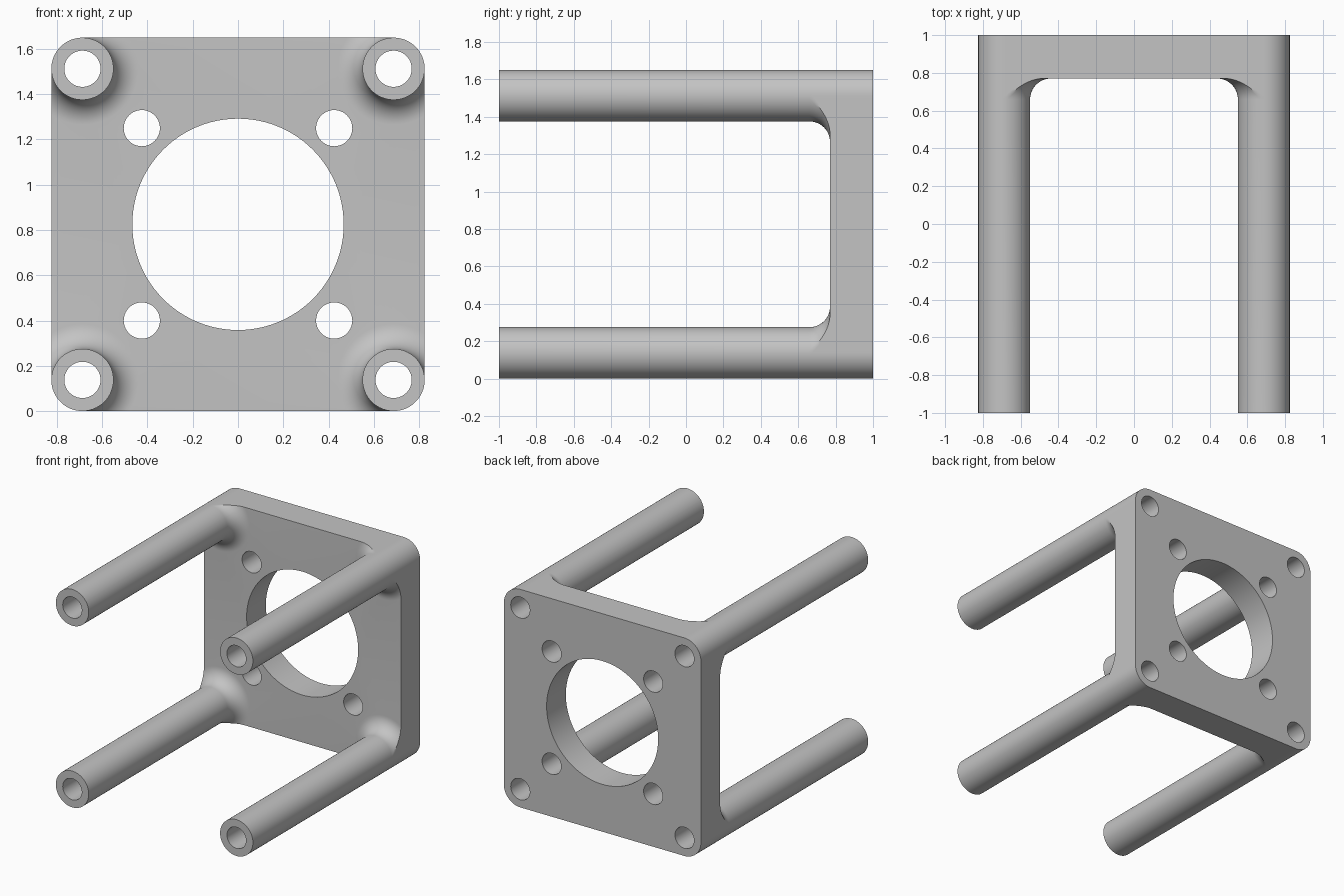
import bpy
import bmesh
from math import sin, cos, pi, acos, radians

HALF = 0.825              # half the square plate
R = 0.1375                # post radius, also the plate corner radius
BORE = 0.08               # small hole radius
FILLET = 0.11             # flare between post and plate
FRONT, BACK, TIP = 0.77, 1.0, -1.0
STEPS = 12                # fillet segments
CENTRE = HALF - R

default = bpy.data.objects.get("Cube")
if default:
    bpy.data.objects.remove(default, do_unlink=True)

bm = bmesh.new()


def vert(x, y, z, turn=0):
    """Vertex turned by quarter turns about the plate axis."""
    for _ in range(turn):
        x, z = -z, x
    return bm.verts.new((x, y, z + HALF))


def pairs(loop):
    return list(zip(loop, loop[1:] + loop[:1]))


def bridge(a, b):
    for (p, q), (t, s) in zip(pairs(a), pairs(b)):
        bm.faces.new((p, q, s, t))


def circle(x, z, r, y, count):
    return [vert(x + r * cos(2 * pi * i / count), y, z + r * sin(2 * pi * i / count))
            for i in range(count)]


def fill(loops, normal):
    """Flat face bounded by an outer loop and hole loops."""
    edges = []
    for loop in loops:
        for p, q in pairs(loop):
            edges.append(bm.edges.get((p, q)) or bm.edges.new((p, q)))
    bmesh.ops.triangle_fill(bm, use_beauty=True, use_dissolve=False,
                            edges=edges, normal=normal)


# Post profile: straight shaft, then a quarter-round flare into the plate
profile = [(TIP, R)]
for j in range(STEPS + 1):
    t = pi / 2 * j / STEPS
    profile.append((FRONT - FILLET + FILLET * sin(t), R + FILLET * (1 - cos(t))))

# Column angles: outer corner, flank, inner side, flank
flank = [acos(R / r) for _, r in profile[2:]]
c = flank[-1]
CORNER, INNER = 16, 28
angles = [pi / 2 * i / CORNER for i in range(CORNER + 1)]
angles += [pi / 2 + a for a in flank]
first = len(angles) - 1
start, end = pi / 2 + c, 2 * pi - c
angles += [start + (end - start) * i / INNER for i in range(1, INNER)]
last = len(angles)
angles += [2 * pi - a for a in reversed(flank)]


def limit(a):
    """Distance from the post axis to the plate outline."""
    u, v = cos(a), sin(a)
    if a <= pi / 2 + 1e-6:
        return R
    m = max(u, v)
    return R / m if m > 1e-6 else 10


front_outline, side_outline, back_outline, bores = [], [], [], []
for turn in range(4):
    def ring(y, radius):
        return [vert(CENTRE + min(radius, limit(a)) * cos(a), y,
                     CENTRE + min(radius, limit(a)) * sin(a), turn) for a in angles]

    # Post shaft and flare
    rows = [ring(y, r) for y, r in profile]
    bridge(rows[0], rows[1])
    for low, high in zip(rows[1:], rows[2:]):
        for i, ((p, q), (t, s)) in enumerate(zip(pairs(low), pairs(high))):
            if i < CORNER or first <= i < last:
                bm.faces.new((p, q, s, t))
            elif i < first:
                bm.faces.new((p, q, s))
                bm.faces.new((p, s, t))
            else:
                bm.faces.new((p, q, t))
                bm.faces.new((q, s, t))

    # Bore through post and plate, with the ring at the tip
    bore_tip, bore_back = ring(TIP, BORE), ring(BACK, BORE)
    bridge(rows[0], bore_tip)
    bridge(bore_tip, bore_back)
    bores.append(bore_back)

    # Plate outline pieces at this corner
    base = rows[-1]
    front_outline += reversed(base[first:last + 1])
    corner = base[last:] + base[:first + 1]
    side_outline += corner
    back_outline += [bm.verts.new((v.co.x, BACK, v.co.z)) for v in corner]

# Plate sides
bridge(side_outline, back_outline)

# Large centre opening and four screw holes
holes = [(0, 0, 0.467, 96)]
holes += [(sx * 0.425, sz * 0.425, BORE, 40) for sx in (-1, 1) for sz in (-1, 1)]
front_holes = [circle(x, z, r, FRONT, n) for x, z, r, n in holes]
back_holes = [circle(x, z, r, BACK, n) for x, z, r, n in holes]
for a, b in zip(front_holes, back_holes):
    bridge(a, b)

# Plate faces
fill([front_outline] + front_holes, (0, -1, 0))
fill([back_outline] + back_holes + bores, (0, 1, 0))
bmesh.ops.recalc_face_normals(bm, faces=bm.faces[:])

mesh = bpy.data.meshes.new("bracket_with_posts")
bm.to_mesh(mesh)
bm.free()
bracket = bpy.data.objects.new("bracket_with_posts", mesh)
bpy.context.collection.objects.link(bracket)

# Plain grey material
grey = bpy.data.materials.new("light_grey")
grey.use_nodes = True
colour = (0.55, 0.55, 0.55, 1)
grey.diffuse_color = colour
for node in grey.node_tree.nodes:
    if node.type == "BSDF_PRINCIPLED":
        node.inputs["Base Color"].default_value = colour
mesh.materials.append(grey)

bpy.ops.object.select_all(action="DESELECT")
bracket.select_set(True)
bpy.context.view_layer.objects.active = bracket
bpy.ops.object.shade_smooth_by_angle(angle=radians(25))
